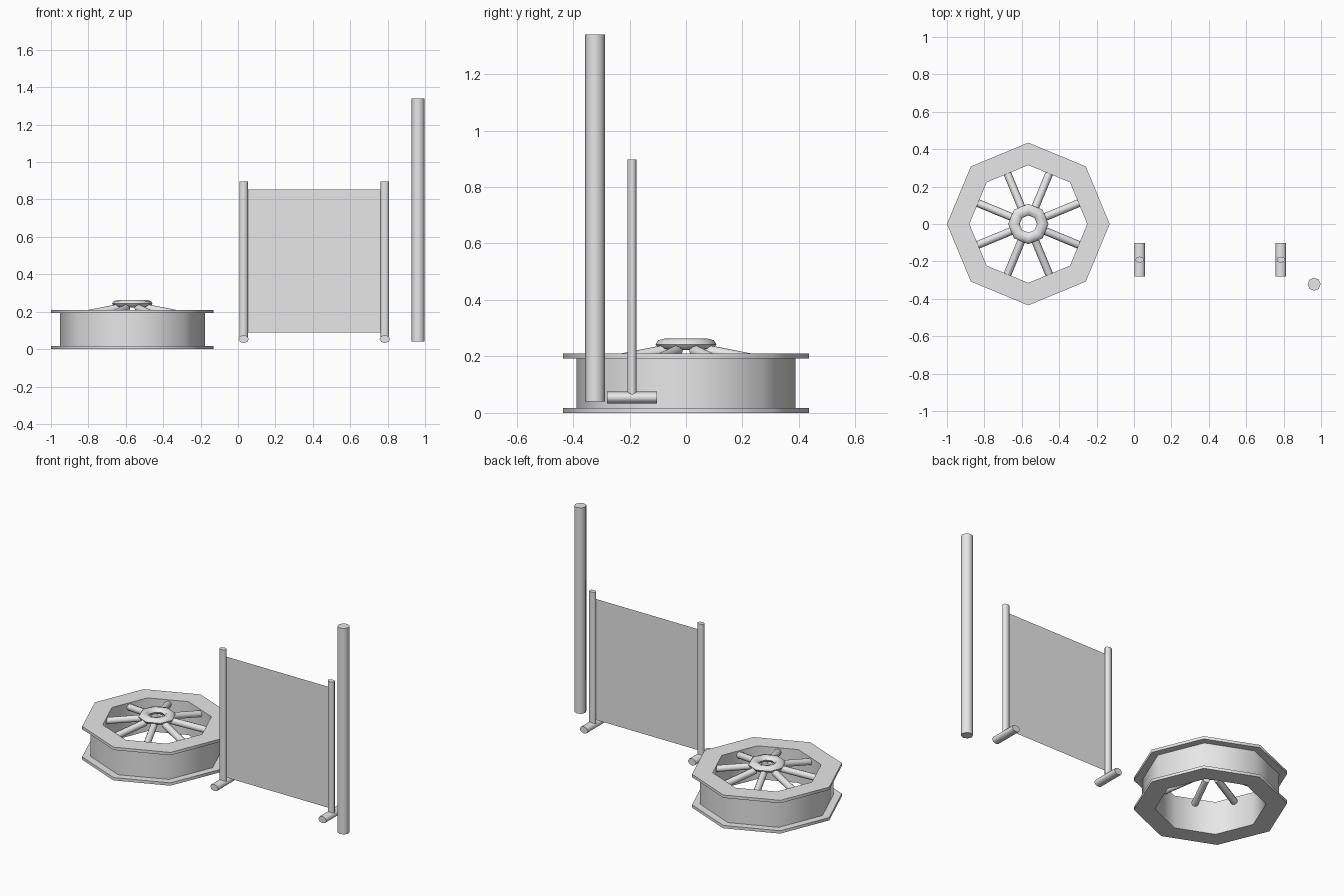
import bpy, bmesh
from math import pi, sin, cos, radians
from mathutils import Vector

if "Cube" in bpy.data.objects:
    bpy.data.objects.remove(bpy.data.objects["Cube"], do_unlink=True)

# Single plain grey
grey = bpy.data.materials.new("plain_grey")
grey.use_nodes = True
colour = (0.8, 0.8, 0.8, 1)
grey.diffuse_color = colour
grey.node_tree.nodes["Principled BSDF"].inputs["Base Color"].default_value = colour

SIDES = 8
WHEEL = Vector((-0.565, 0, 0))


def finish(obj, name):
    obj.name = name
    obj.data.materials.append(grey)
    bpy.ops.object.select_all(action="DESELECT")
    obj.select_set(True)
    bpy.context.view_layer.objects.active = obj
    bpy.ops.object.transform_apply(location=False, rotation=False, scale=True)
    bpy.ops.object.shade_smooth_by_angle(angle=radians(60))
    return obj


def rod(name, start, end, radius, squash=(1, 1), end_radius=None):
    """Eight-sided rod between two points, optionally oval or tapered."""
    start, end = Vector(start), Vector(end)
    axis = end - start
    bpy.ops.mesh.primitive_cone_add(
        vertices=SIDES, radius1=radius, radius2=end_radius or radius,
        depth=axis.length, location=(start + end) / 2,
        rotation=axis.to_track_quat("Z", "Y").to_euler())
    obj = bpy.context.object
    obj.scale = (squash[0], squash[1], 1)
    return finish(obj, name)


def lathe(name, profile, centre):
    """Turn a closed (radius, height) profile into an eight-sided ring."""
    bm = bmesh.new()
    rings = []
    for i in range(SIDES):
        a = 2 * pi * i / SIDES
        rings.append([bm.verts.new((r * cos(a), r * sin(a), z)) for r, z in profile])
    for i, ring in enumerate(rings):
        after = rings[(i + 1) % SIDES]
        for j in range(len(profile)):
            k = (j + 1) % len(profile)
            bm.faces.new((ring[j], after[j], after[k], ring[k]))
    bmesh.ops.recalc_face_normals(bm, faces=bm.faces)
    mesh = bpy.data.meshes.new(name)
    bm.to_mesh(mesh)
    bm.free()
    obj = bpy.data.objects.new(name, mesh)
    obj.location = centre
    bpy.context.collection.objects.link(obj)
    return finish(obj, name)


# Wheel rim: drum with a flange at each end
rim_profile = [(0.315, 0), (0.435, 0), (0.435, 0.018), (0.388, 0.018),
               (0.388, 0.192), (0.435, 0.192), (0.435, 0.21), (0.315, 0.21)]
lathe("wheel_rim", rim_profile, WHEEL)

# Hub: flattened ring
hub_profile = [(0.077 + 0.031 * cos(2 * pi * i / SIDES),
                0.243 + 0.02 * sin(2 * pi * i / SIDES)) for i in range(SIDES)]
lathe("wheel_hub", hub_profile, WHEEL)

# Spokes sloping from the hub down to the rim
for i in range(SIDES):
    a = 2 * pi * (i + 0.5) / SIDES
    out = Vector((cos(a), sin(a), 0))
    rod(f"spoke_{i + 1}", WHEEL + out * 0.08 + Vector((0, 0, 0.22)),
        WHEEL + out * 0.295 + Vector((0, 0, 0.181)), 0.021)

# Screen: two oval posts on round feet with a thin sheet between
LEFT, RIGHT, SCREEN_Y = 0.785, 0.03, -0.191
for side, x in (("right", RIGHT), ("left", LEFT)):
    rod(f"{side}_post", (x, SCREEN_Y, 0.06), (x, SCREEN_Y, 0.897), 0.023, (1, 0.72))
    foot = rod(f"{side}_foot", (x, -0.28, 0.054), (x, -0.102, 0.054), 0.028)
    foot.data.transform(foot.rotation_euler.to_matrix().to_4x4())
    foot.rotation_euler = (0, 0, 0)
    foot.scale.z = 0.76

sheet = bpy.data.meshes.new("screen_sheet")
sheet.from_pydata([(x, SCREEN_Y, z) for x, z in
                   ((RIGHT, 0.09), (LEFT, 0.09), (LEFT, 0.853), (RIGHT, 0.853))],
                  [], [(0, 1, 2, 3)])
sheet_obj = bpy.data.objects.new("screen_sheet", sheet)
bpy.context.collection.objects.link(sheet_obj)
finish(sheet_obj, "screen_sheet")

# Tall free-standing pole
rod("tall_pole", (0.963, -0.322, 0.04), (0.963, -0.322, 1.34), 0.035)
